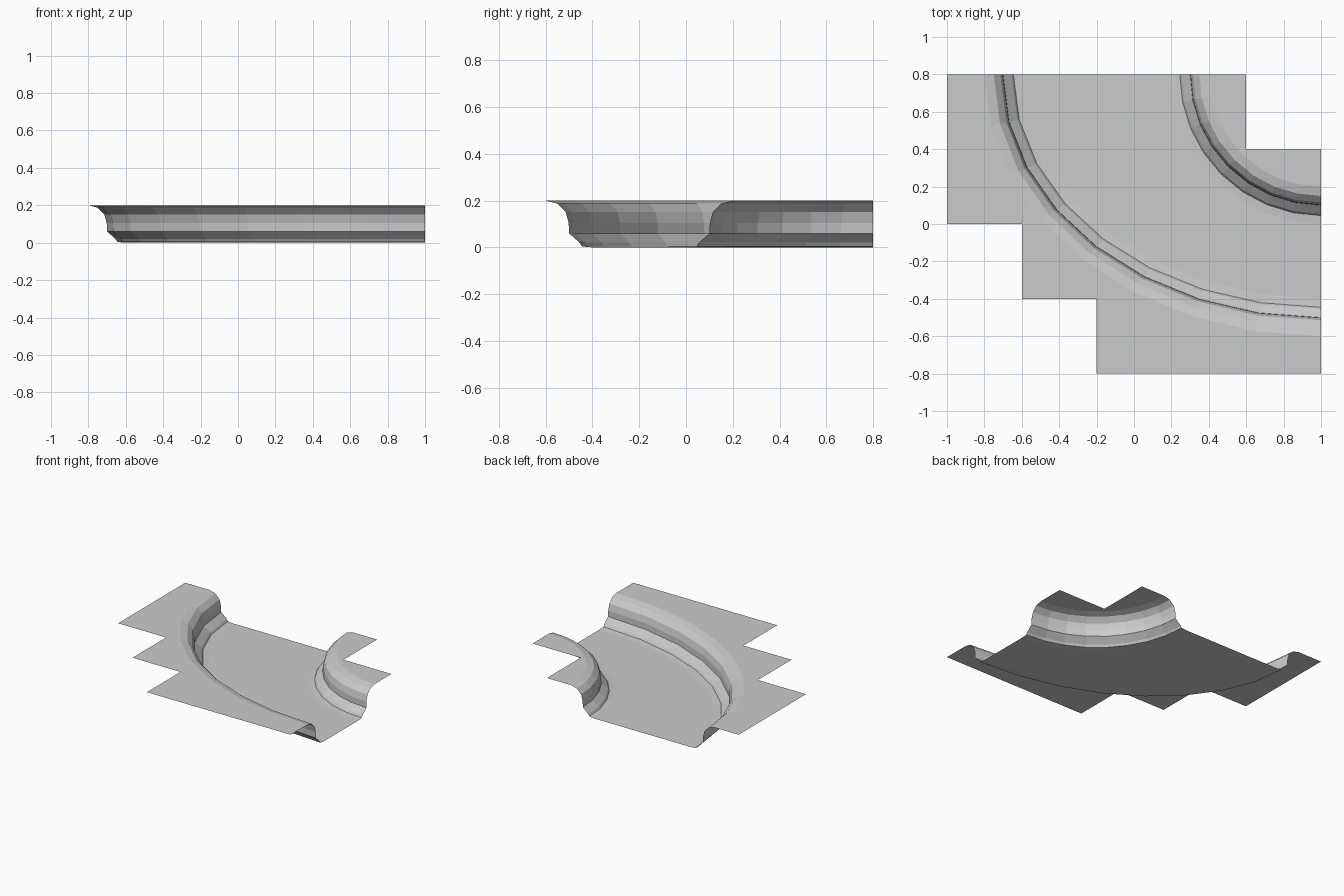
import bpy, bmesh
from math import cos, sin, pi

cube = bpy.data.objects.get("Cube")
if cube:
    bpy.data.objects.remove(cube)

GREY = 0.6
TOP = 0.2
SEGMENTS = 8
CENTRE = (1.0, 0.8)

stone = bpy.data.materials.new("light_grey")
stone.use_nodes = True
stone.diffuse_color = (GREY, GREY, GREY, 1)
stone.node_tree.nodes["Principled BSDF"].inputs["Base Color"].default_value = (GREY, GREY, GREY, 1)

# Bank section: distance from the rim toward the channel, and height
BANK = [(0, TOP), (0.05, 0.187), (0.085, 0.152), (0.098, 0.105), (0.1, 0.06),
        (0.145, 0.02), (0.155, 0.004), (0.2, 0)]


def ring(rx, ry, z):
    """Quarter ellipse around the corner centre."""
    angles = [i / SEGMENTS * pi / 2 for i in range(SEGMENTS + 1)]
    return [(CENTRE[0] - rx * cos(a), CENTRE[1] - ry * sin(a), z) for a in angles]


def finish(name, bm):
    bm.normal_update()
    for face in bm.faces:
        if face.normal.z < 0:
            face.normal_flip()
    mesh = bpy.data.meshes.new(name)
    bm.to_mesh(mesh)
    bm.free()
    mesh.materials.append(stone)
    obj = bpy.data.objects.new(name, mesh)
    bpy.context.collection.objects.link(obj)


def loft(name, rings):
    bm = bmesh.new()
    rows = [[bm.verts.new(p) for p in r] for r in rings]
    for a, b in zip(rows, rows[1:]):
        for i in range(SEGMENTS):
            bm.faces.new((a[i], a[i + 1], b[i + 1], b[i]))
    finish(name, bm)


def plate(name, arc, corners):
    bm = bmesh.new()
    bm.faces.new([bm.verts.new(p) for p in arc + [(x, y, TOP) for x, y in corners]])
    bmesh.ops.triangulate(bm, faces=bm.faces[:])
    finish(name, bm)


# Curved banks and channel floor
loft("inner_bank", [ring(0.6 + d, 0.6 + d, z) for d, z in BANK])
loft("outer_bank", [ring(1.8 - d, 1.4 - d, z) for d, z in BANK])
loft("channel_floor", [ring(0.8, 0.8, 0), ring(1.6, 1.2, 0)])

# Flat ground with stepped outlines
plate("inner_ground", ring(0.6, 0.6, TOP), [(1, 0.4), (0.6, 0.4), (0.6, 0.8)])
plate("outer_ground", ring(1.8, 1.4, TOP),
      [(1, -0.8), (-0.2, -0.8), (-0.2, -0.4), (-0.6, -0.4), (-0.6, 0), (-1, 0), (-1, 0.8)])
